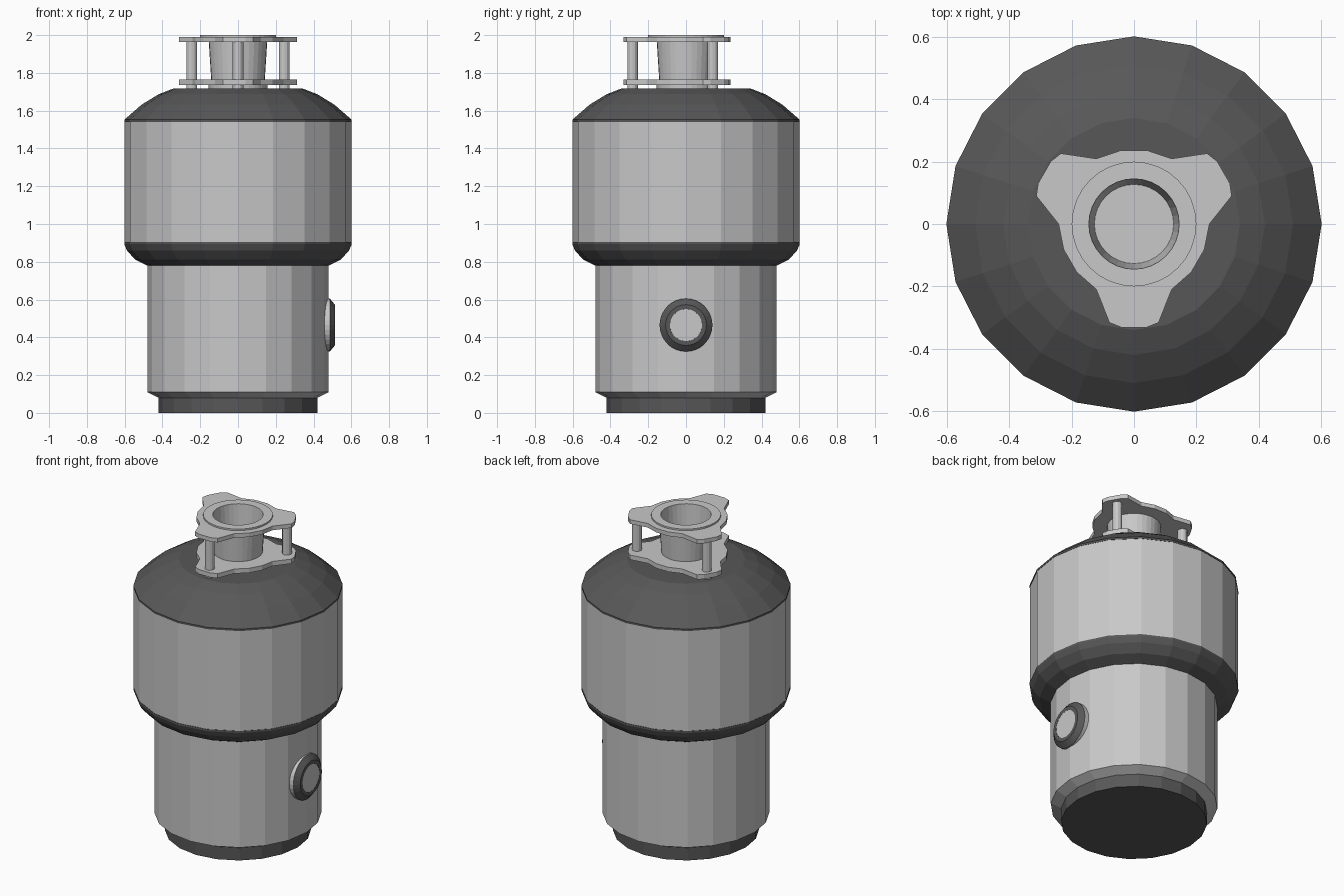
import bpy, bmesh, math
from mathutils import Matrix

if "Cube" in bpy.data.objects:
    bpy.data.objects.remove(bpy.data.objects["Cube"])


def material(name, value):
    m = bpy.data.materials.new(name)
    m.diffuse_color = (value, value, value, 1)
    m.use_nodes = True
    m.node_tree.nodes["Principled BSDF"].inputs["Base Color"].default_value = m.diffuse_color
    return m


light = material("light grey metal", 0.58)
dark = material("dark grey plastic", 0.097)


def finish(name, bm, mat, matrix=None):
    bmesh.ops.remove_doubles(bm, verts=bm.verts, dist=1e-5)
    bmesh.ops.recalc_face_normals(bm, faces=bm.faces)
    if matrix:
        bm.transform(matrix)
    me = bpy.data.meshes.new(name)
    bm.to_mesh(me)
    bm.free()
    me.materials.append(mat)
    ob = bpy.data.objects.new(name, me)
    bpy.context.collection.objects.link(ob)
    return ob


def lathe(name, profile, mat, sides=20, matrix=None):
    """Spin (radius, z) points around the z axis."""
    bm = bmesh.new()
    vs = [bm.verts.new((r, 0, z)) for r, z in profile]
    es = [bm.edges.new(p) for p in zip(vs, vs[1:])]
    bmesh.ops.spin(bm, geom=vs + es, cent=(0, 0, 0), axis=(0, 0, 1),
                   angle=math.tau, steps=sides, use_merge=True)
    return finish(name, bm, mat, matrix)


# main housing, bottom to top
lathe("base_foot", [(0, 0), (.42, 0), (.42, .085), (0, .085)], dark)
lathe("lower_motor_shell", [(0, .08), (.42, .08), (.48, .11), (.48, .79), (0, .79)], light)
lathe("middle_collar", [(0, .78), (.48, .78), (.545, .812), (.588, .86),
                        (.602, .893), (.602, .905), (0, .905)], dark)
lathe("upper_shell", [(0, .9), (.6, .9), (.6, 1.545), (0, 1.545)], light)
lathe("top_dome", [(0, 1.54), (.602, 1.54), (.602, 1.552), (.51, 1.632),
                   (.42, 1.687), (.34, 1.718), (0, 1.718)], dark)

# sink neck: open tube with a flat rim
lathe("neck_collar", [(0, 1.71), (.155, 1.71), (.155, 1.737), (0, 1.737)], light, 32)
lathe("sink_neck", [(0, 1.735), (.14, 1.735), (.155, 1.97), (.2, 1.985), (.2, 2.0),
                    (.145, 2.0), (.127, 1.745), (0, 1.745)], light, 32)


# three-lobed mounting plates with a central hole
def mounting_plate(name, z0, z1, hole):
    lobe = [(-14, .326), (-7, .334), (7, .334), (14, .326),
            (30, .242), (50, .24), (70, .24), (90, .242)]
    pts = [(math.radians(30 + 120 * k + a), r) for k in range(3) for a, r in lobe]
    bm = bmesh.new()
    loops = [[bm.verts.new((math.cos(a) * (hole or r), math.sin(a) * (hole or r), z))
              for a, r in pts]
             for hole, z in ((None, z0), (None, z1), (hole, z1), (hole, z0))]
    n = len(pts)
    for k in range(4):
        p, q = loops[k], loops[(k + 1) % 4]
        for i in range(n):
            j = (i + 1) % n
            bm.faces.new((p[i], p[j], q[j], q[i]))
    return finish(name, bm, light)


mounting_plate("lower_mounting_plate", 1.737, 1.766, .135)
mounting_plate("upper_mounting_plate", 1.964, 1.99, .15)

# bolts joining the plates
for k, deg in enumerate((30, 150, 270)):
    a = math.radians(deg)
    lathe(f"plate_bolt_{k + 1}", [(0, 1.716), (.028, 1.716), (.028, 1.97), (0, 1.97)],
          light, 12, Matrix.Translation((.283 * math.cos(a), .283 * math.sin(a), 0)))

# drain port on the right side
side = Matrix.Translation((0, 0, .465)) @ Matrix.Rotation(math.pi / 2, 4, 'Y')
lathe("port_sleeve", [(0, .44), (.14, .44), (.14, .486), (0, .486)], light, 32, side)
lathe("port_ring", [(.08, .486), (.14, .486), (.108, .513), (.085, .513), (.08, .486)],
      dark, 32, side)
lathe("port_cap", [(0, .48), (.085, .48), (.085, .512), (0, .512)], light, 32, side)
